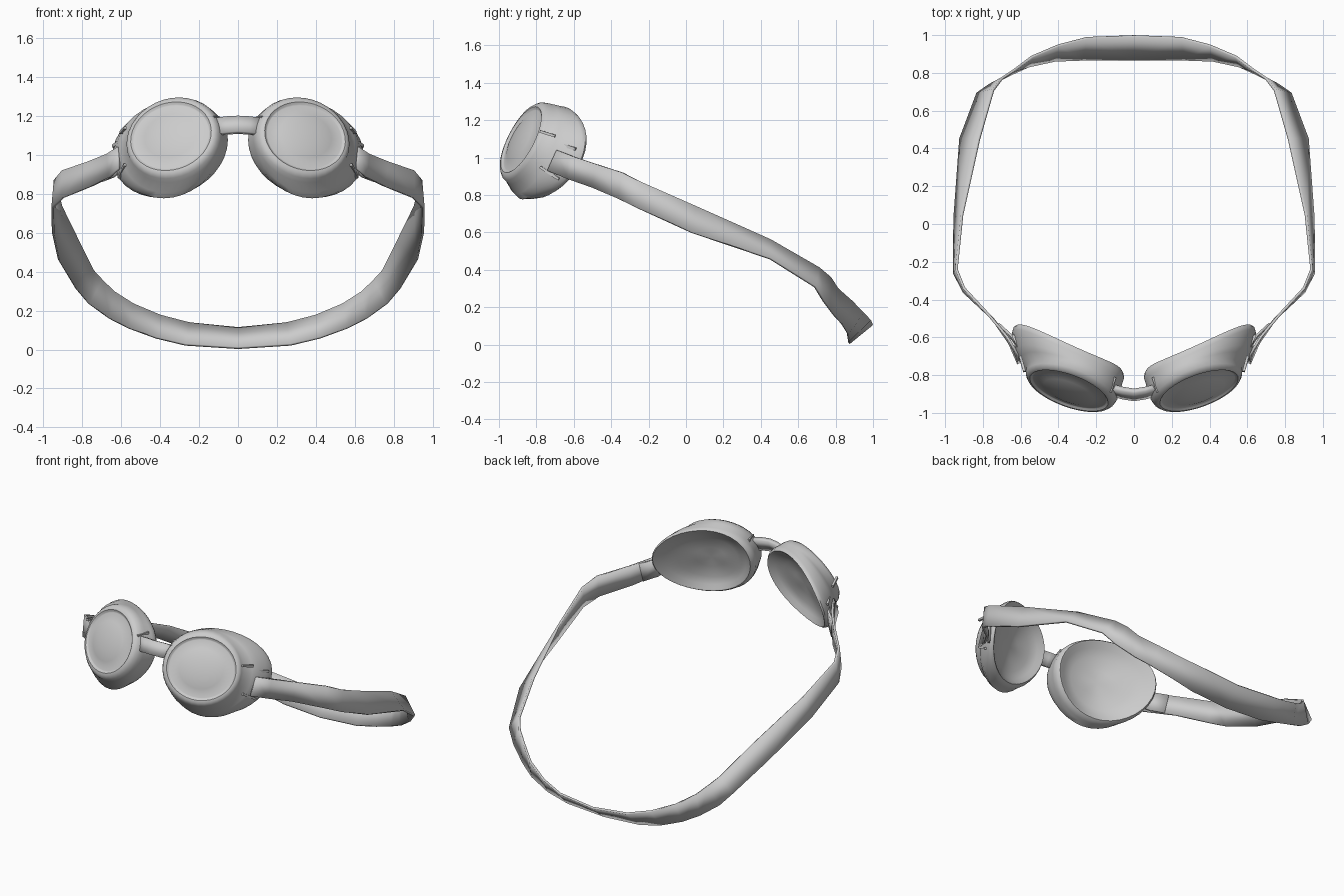
import bpy, bmesh
from math import sin, cos, tau
from mathutils import Vector, Matrix

if "Cube" in bpy.data.objects:
    bpy.data.objects.remove(bpy.data.objects["Cube"])

grey = bpy.data.materials.new("plain grey")
grey.use_nodes = True
grey.diffuse_color = (0.6, 0.6, 0.6, 1)
grey.node_tree.nodes["Principled BSDF"].inputs["Base Color"].default_value = (0.6, 0.6, 0.6, 1)


def finish(name, bm, thickness=0, angle=0.7):
    """Turn a bmesh of the left half into a mirrored, smooth shaded object."""
    bmesh.ops.recalc_face_normals(bm, faces=bm.faces[:])
    mesh = bpy.data.meshes.new(name)
    bm.to_mesh(mesh)
    bm.free()
    mesh.materials.append(grey)
    ob = bpy.data.objects.new(name, mesh)
    bpy.context.collection.objects.link(ob)
    mirror = ob.modifiers.new("mirror", 'MIRROR')
    mirror.use_clip = True
    if thickness:
        solid = ob.modifiers.new("thickness", 'SOLIDIFY')
        solid.thickness = thickness
        solid.offset = 0
    bpy.ops.object.select_all(action='DESELECT')
    ob.select_set(True)
    bpy.context.view_layer.objects.active = ob
    bpy.ops.object.shade_smooth_by_angle(angle=angle)


def loft(loops, start, end):
    """Skin closed loops, with a fan to a point at each end."""
    bm = bmesh.new()
    rings = [[bm.verts.new(p) for p in loop] for loop in loops]
    n = len(rings[0])
    for a, b in zip(rings, rings[1:]):
        for i in range(n):
            j = (i + 1) % n
            bm.faces.new((a[i], a[j], b[j], b[i]))
    for point, ring in ((start, rings[0]), (end, rings[-1])):
        tip = bm.verts.new(point)
        for i in range(n):
            bm.faces.new((tip, ring[i], ring[(i + 1) % n]))
    return bm


def band(name, stations, thickness):
    """Ribbon through pairs of upper and lower edge points."""
    bm = bmesh.new()
    rows = [(bm.verts.new(u), bm.verts.new(l)) for u, l in stations]
    for a, b in zip(rows, rows[1:]):
        bm.faces.new((a[0], b[0], b[1], a[1]))
    finish(name, bm, thickness)


def bar(name, p, q, width):
    """Thin square bar between two points."""
    p, q = Vector(p), Vector(q)
    d = q - p
    bm = bmesh.new()
    bmesh.ops.create_cube(bm, size=1, matrix=Matrix.Translation((p + q) / 2)
                          @ d.to_track_quat('Z', 'Y').to_matrix().to_4x4()
                          @ Matrix.Diagonal((width, width, d.length, 1)))
    finish(name, bm)


# Eye cup: tilted lens and ring in front, curved face rim behind
SEG = 36
angles = [tau * i / SEG for i in range(SEG)]
centre = Vector((0.34, -0.87, 1.09))
normal = Vector((0.37, -1, 0.5)).normalized()
across = Vector((1, 0.37, 0)).normalized()
up = normal.cross(across)
rim_centre = Vector((0.349, -0.698, 1.035))


def front_loop(rx, rz, off):
    return [centre + across * rx * cos(t) + up * rz * sin(t) + normal * off for t in angles]


def rim_loop(scale, push):
    return [rim_centre + scale * Vector((0.293 * cos(t) - 0.05 * sin(t),
                                         0.13 * cos(t) + 0.062 * sin(t) + 0.027 * cos(2 * t),
                                         0.243 * sin(t) - 0.012 * max(0, -sin(t))))
            + Vector((0, push, 0)) for t in angles]


def body_loop(f, bulge):
    loop = []
    for t, a, b in zip(angles, front_loop(0.256, 0.24, -0.035), rim_loop(1, -0.025)):
        swell = Vector((0.4 * max(0, cos(t)), 0, -max(0, -sin(t)))) * bulge
        loop.append(a.lerp(b, f) + swell)
    return loop


cup = [front_loop(0.07, 0.062, 0.034), front_loop(0.14, 0.124, 0.023),
       front_loop(0.203, 0.178, 0.004), front_loop(0.209, 0.184, 0.006),
       front_loop(0.219, 0.195, 0.014), front_loop(0.233, 0.211, 0.011),
       front_loop(0.248, 0.23, -0.007), body_loop(0, 0),
       body_loop(0.25, 0.032), body_loop(0.5, 0.042), body_loop(0.8, 0.016),
       rim_loop(1, -0.025), rim_loop(0.985, -0.003), rim_loop(0.95, 0.01),
       rim_loop(0.91, 0.004), rim_loop(0.8, -0.022), rim_loop(0.6, -0.047), rim_loop(0.3, -0.065)]
finish("eye_cups", loft(cup, centre + normal * 0.037, rim_centre + Vector((0, -0.07, 0))))

# Head strap, from the cup round to the middle of the back
strap = [((0.615, -0.69, 1.04), (0.612, -0.74, 0.93)),
         ((0.67, -0.6, 1.005), (0.66, -0.63, 0.885)),
         ((0.77, -0.48, 0.965), (0.75, -0.5, 0.84)),
         ((0.9, -0.34, 0.92), (0.9, -0.36, 0.78)),
         ((0.94, -0.24, 0.87), (0.952, -0.26, 0.73)),
         ((0.91, 0.05, 0.74), (0.95, 0.03, 0.6)),
         ((0.82, 0.45, 0.56), (0.92, 0.45, 0.46)),
         ((0.745, 0.71, 0.41), (0.83, 0.69, 0.31)),
         ((0.7, 0.77, 0.36), (0.765, 0.735, 0.235)),
         ((0.64, 0.81, 0.3), (0.66, 0.79, 0.16)),
         ((0.54, 0.885, 0.235), (0.56, 0.835, 0.11)),
         ((0.4, 0.945, 0.175), (0.42, 0.865, 0.06)),
         ((0.25, 0.985, 0.135), (0.27, 0.87, 0.025)),
         ((0, 0.995, 0.11), (0, 0.87, 0.008))]
band("head_strap", strap, 0.014)

# Folded strap end behind the anchor
band("strap_tail", [((0.61, -0.65, 1.03), (0.6, -0.67, 0.92)),
                    ((0.65, -0.59, 1.0), (0.64, -0.615, 0.885)),
                    ((0.72, -0.527, 0.98), (0.705, -0.55, 0.86))], 0.014)

# Nose bridge
band("nose_bridge", [((0.14, -0.855, 1.18), (0.14, -0.89, 1.1)),
                     ((0.06, -0.875, 1.192), (0.06, -0.915, 1.11)),
                     ((0, -0.885, 1.195), (0, -0.925, 1.115))], 0.03)

# Clips beside the nose and anchor bars on the outer sides
bar("nose_clip_lower", (0.085, -0.82, 1.06), (0.112, -0.9, 1.09), 0.028)
bar("nose_clip_upper", (0.105, -0.81, 1.19), (0.13, -0.89, 1.19), 0.022)
bar("side_bar_upper", (0.58, -0.78, 1.14), (0.602, -0.7, 1.115), 0.014)
bar("side_bar_rear", (0.61, -0.65, 1.065), (0.64, -0.59, 1.045), 0.016)
bar("side_bar_lower", (0.58, -0.78, 0.95), (0.612, -0.68, 0.885), 0.014)
